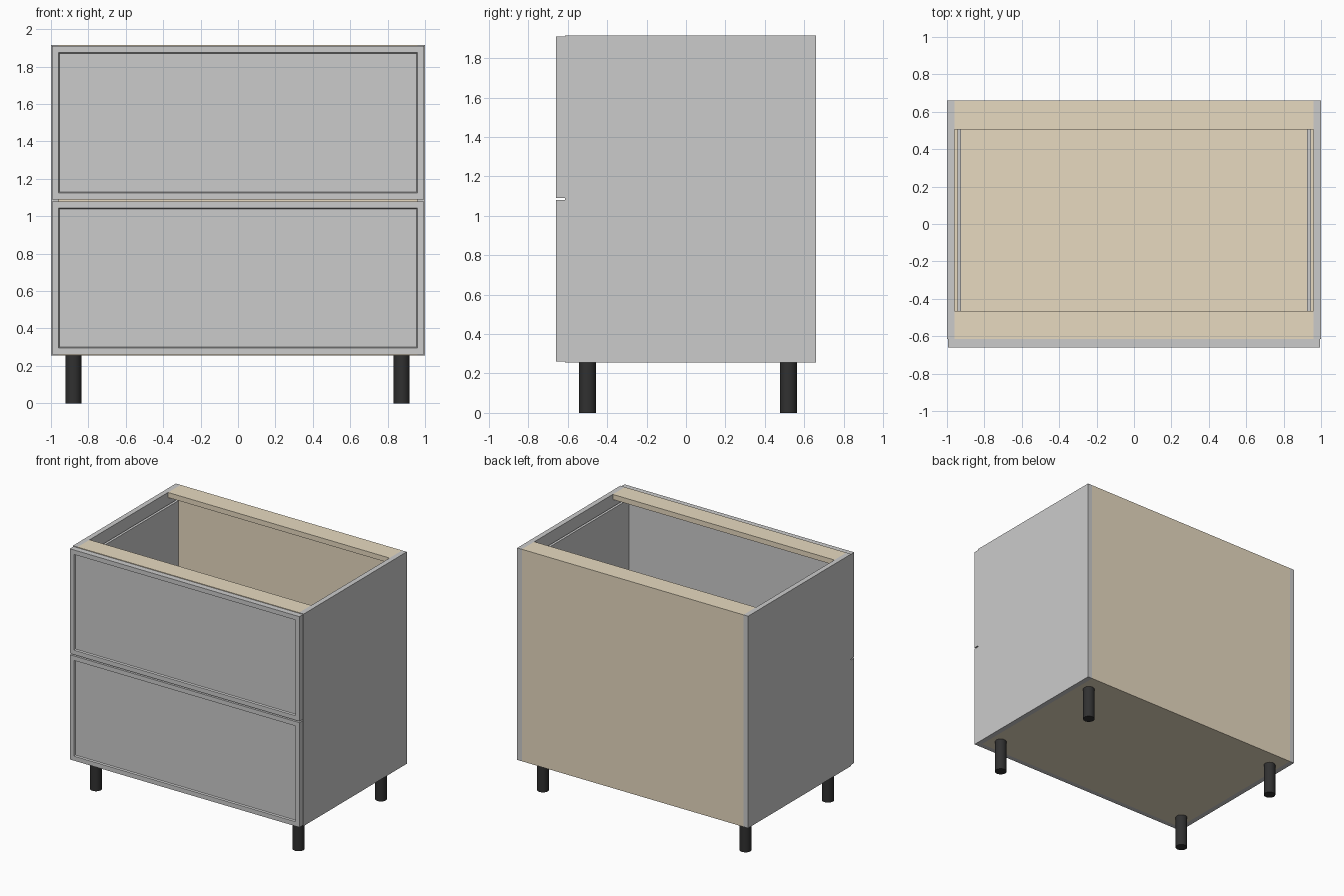
import bpy, bmesh

if "Cube" in bpy.data.objects:
    bpy.data.objects.remove(bpy.data.objects["Cube"])


def material(name, colour):
    m = bpy.data.materials.new(name)
    m.diffuse_color = (*colour, 1)
    m.use_nodes = True
    m.node_tree.nodes["Principled BSDF"].inputs["Base Color"].default_value = m.diffuse_color
    return m


BEIGE = material("beige_board", (0.80, 0.70, 0.53))
BLACK = material("black_plastic", (0.03, 0.03, 0.03))


def board(name, x, y, z, mat=None, recess=False):
    """Box from (min, max) ranges, optionally with a recessed front panel."""
    bm = bmesh.new()
    bmesh.ops.create_cube(bm, size=1)
    for v in bm.verts:
        v.co = [r[0] + (c + 0.5) * (r[1] - r[0]) for c, r in zip(v.co, (x, y, z))]
    bm.normal_update()
    if recess:
        front = [f for f in bm.faces if f.normal.y < -0.9]
        bmesh.ops.inset_region(bm, faces=front, thickness=0.05)
        bmesh.ops.inset_region(bm, faces=front, thickness=0.007, depth=-0.012)
    me = bpy.data.meshes.new(name)
    bm.to_mesh(me)
    bm.free()
    ob = bpy.data.objects.new(name, me)
    bpy.context.collection.objects.link(ob)
    if mat:
        me.materials.append(mat)
    return ob


Z0, Z1, T = 0.255, 1.915, 0.04     # carcass bottom, top, board thickness
FRONT, BACK = -0.615, 0.66
INNER = (-0.96, 0.96)

# Carcass side panels
for side, s in (("left", -1), ("right", 1)):
    board(f"side_panel_{side}", sorted((s * 0.96, s)), (FRONT, BACK), (Z0, Z1))

# Carcass bottom, back and top rails
board("bottom_panel", INNER, (FRONT, BACK - T), (Z0, Z0 + T), BEIGE)
board("back_panel", INNER, (BACK - T, BACK), (Z0, Z1 - T), BEIGE)
board("top_rail_back", INNER, (0.505, BACK), (Z1 - T, Z1), BEIGE)
board("top_rail_front", INNER, (FRONT, -0.465), (Z1 - T, Z1), BEIGE)

# Drawers: framed front, thin sides, base and back
for tag, z0, z1, box0, box1 in (("lower", 0.26, 1.08, 0.33, 1.00),
                                ("upper", 1.09, 1.91, 1.14, 1.83)):
    board(f"drawer_front_{tag}", (-0.995, 0.995), (-0.66, FRONT), (z0, z1), recess=True)
    for side, s in (("left", -1), ("right", 1)):
        board(f"drawer_side_{tag}_{side}", sorted((s * 0.945, s * 0.925)),
              (FRONT, 0.61), (box0, box1))
    board(f"drawer_base_{tag}", (-0.925, 0.925), (FRONT, 0.61), (box0, box0 + 0.03), BEIGE)
    board(f"drawer_back_{tag}", (-0.925, 0.925), (0.585, 0.61), (box0 + 0.03, box1), BEIGE)

# Round legs
for side, x in (("left", -0.88), ("right", 0.875)):
    for end, y in (("front", -0.50), ("back", 0.52)):
        bpy.ops.mesh.primitive_cylinder_add(vertices=32, radius=0.043, depth=Z0,
                                            location=(x, y, Z0 / 2))
        leg = bpy.context.object
        leg.name = f"leg_{end}_{side}"
        leg.data.materials.append(BLACK)
        bpy.ops.object.shade_smooth_by_angle()
